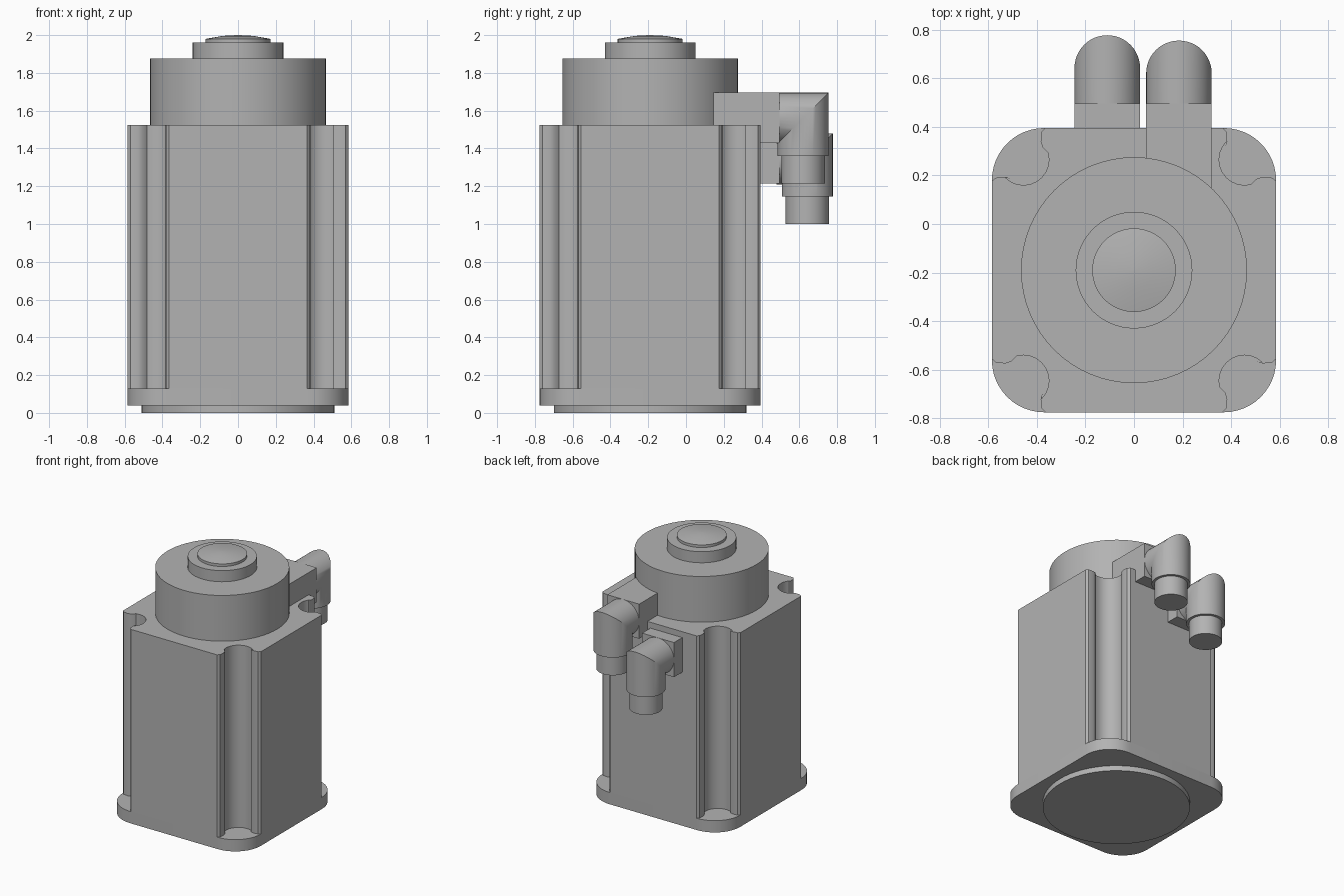
import bpy, bmesh, math
from mathutils import Vector

if "Cube" in bpy.data.objects:
    bpy.data.objects.remove(bpy.data.objects["Cube"])

CY = -0.19      # y of the motor axis
HALF = 0.585    # half width of the housing

grey = bpy.data.materials.new("cast grey")
grey.use_nodes = True
colour = (0.45, 0.45, 0.45, 1)
grey.diffuse_color = colour
grey.node_tree.nodes["Principled BSDF"].inputs["Base Color"].default_value = colour


def finish(name, bm):
    bmesh.ops.recalc_face_normals(bm, faces=bm.faces)
    mesh = bpy.data.meshes.new(name)
    bm.to_mesh(mesh)
    bm.free()
    ob = bpy.data.objects.new(name, mesh)
    bpy.context.collection.objects.link(ob)
    mesh.materials.append(grey)
    bpy.ops.object.select_all(action='DESELECT')
    ob.select_set(True)
    bpy.context.view_layer.objects.active = ob
    bpy.ops.object.shade_smooth_by_angle(angle=math.radians(30))
    return ob


def loft(name, rings):
    """Skin a list of equal closed rings and cap both ends."""
    bm = bmesh.new()
    loops = [[bm.verts.new(p) for p in ring] for ring in rings]
    for a, b in zip(loops, loops[1:]):
        for i in range(len(a)):
            j = (i + 1) % len(a)
            bm.faces.new((a[i], a[j], b[j], b[i]))
    bm.faces.new(loops[0])
    bm.faces.new(loops[-1])
    return finish(name, bm)


def circle(x, y, z, r, n=64):
    return [Vector((x + r * math.cos(t), y + r * math.sin(t), z))
            for t in (2 * math.pi * i / n for i in range(n))]


def prism(name, outline, z0, z1):
    return loft(name, [[(x, y + CY, z) for x, y in outline] for z in (z0, z1)])


def box(name, x0, x1, y0, y1, z0, z1):
    corners = [(x0, y0), (x1, y0), (x1, y1), (x0, y1)]
    return loft(name, [[(x, y, z) for x, y in corners] for z in (z0, z1)])


def four_corners(points):
    """Repeat one corner's outline by quarter turns."""
    out = []
    for k in range(4):
        c, s = ((1, 0), (0, 1), (-1, 0), (0, -1))[k]
        out += [(c * x - s * y, s * x + c * y) for x, y in points]
    return out


# Mounting flange with rounded corners and a round pilot below it
R = 0.215
arc = [(HALF - R + R * math.cos(t), HALF - R + R * math.sin(t))
       for t in (math.pi / 2 * i / 12 for i in range(13))]
prism("mounting_flange", four_corners(arc), 0.04, 0.13)
loft("pilot_disc", [circle(0, CY, z, 0.51) for z in (0, 0.04)])

# Housing with a scalloped channel along each corner
entry = [(HALF, 0.365), (0.57, 0.38), (0.53, 0.384), (0.505, 0.376)]
mid, rad = 0.455, 0.105
scoop = [(mid + rad * math.cos(t), mid + rad * math.sin(t))
         for t in (math.radians(285 - 15 * i) for i in range(11))]
channel = entry + scoop + [(y, x) for x, y in reversed(entry)]
prism("motor_housing", four_corners(channel), 0.13, 1.525)

# Stepped round cover on top, ending in a shallow dome
loft("end_drum", [circle(0, CY, z, 0.465) for z in (1.525, 1.875)])
loft("end_boss", [circle(0, CY, z, 0.24) for z in (1.875, 1.96)])
dome = [(0.172, 1.96), (0.172, 1.98), (0.08, 1.996), (0.004, 2.0)]
loft("shaft_cap", [circle(0, CY, z, r) for r, z in dome])


def connector(name, x, y, top, block_start):
    """Angled plug: square base, mitred round elbow and narrower tail."""
    r = 0.135
    axis_z = top - r
    box(name + "_block", x - r, x + r, block_start, 0.495, top - 0.265, top)
    down = circle(x, y, top - 0.335, r, 48)
    mitre = [Vector((p.x, p.y, axis_z + p.y - y)) for p in down]
    back = [Vector((p.x, 0.48, p.z)) for p in mitre]
    loft(name + "_elbow", [down, mitre, back])
    loft(name + "_tail", [circle(x, y, z, 0.115, 48)
                          for z in (top - 0.48, top - 0.335)])


connector("power_plug", 0.185, 0.62, 1.695, 0.145)
connector("signal_plug", -0.11, 0.642, 1.48, 0.38)
